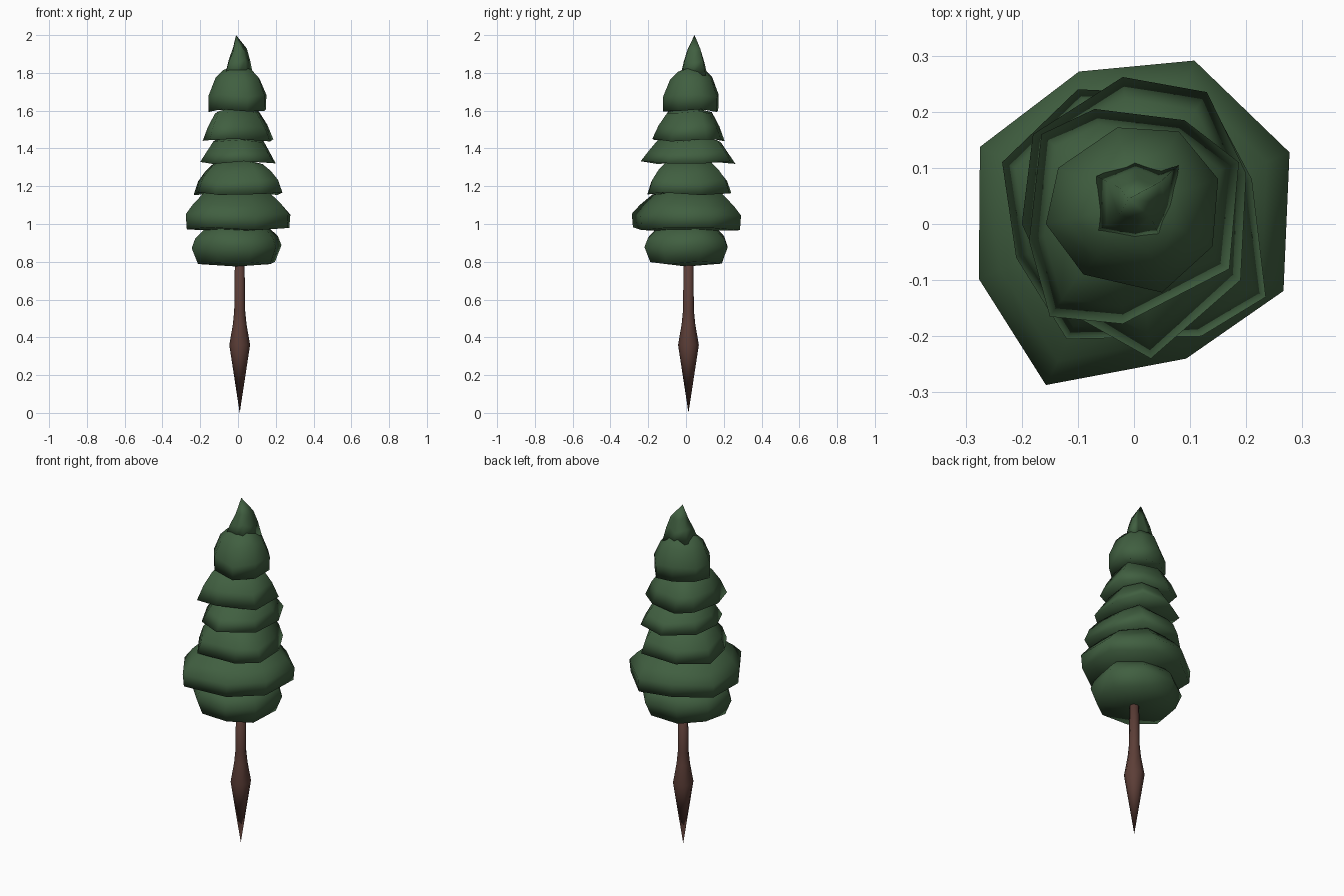
import bpy
import bmesh
import math
from mathutils import Vector

cube = bpy.data.objects.get("Cube")
if cube:
    bpy.data.objects.remove(cube, do_unlink=True)


def make_material(name, colour):
    mat = bpy.data.materials.new(name)
    mat.use_nodes = True
    mat.diffuse_color = colour
    bsdf = mat.node_tree.nodes["Principled BSDF"]
    bsdf.inputs["Base Color"].default_value = colour
    bsdf.inputs["Roughness"].default_value = 0.9
    return mat


green = make_material("pine_green", (0.052, 0.115, 0.052, 1))
brown = make_material("bark_brown", (0.107, 0.048, 0.038, 1))


def loft(name, rings, material, bottom=None, top=None):
    """Skin stacked rings; close each end with a fan to a centre point."""
    bm = bmesh.new()
    loops = [[bm.verts.new(p) for p in ring] for ring in rings]
    count = len(loops[0])
    for low, high in zip(loops, loops[1:]):
        for i in range(count):
            j = (i + 1) % count
            bm.faces.new((low[i], low[j], high[j], high[i]))
    for loop, point in ((loops[0], bottom), (loops[-1], top)):
        if point:
            centre = bm.verts.new(point)
            for i in range(count):
                bm.faces.new((loop[i], loop[(i + 1) % count], centre))
    bmesh.ops.recalc_face_normals(bm, faces=bm.faces)
    for face in bm.faces:
        face.smooth = True
    mesh = bpy.data.meshes.new(name)
    bm.to_mesh(mesh)
    bm.free()
    mesh.materials.append(material)
    obj = bpy.data.objects.new(name, mesh)
    bpy.context.collection.objects.link(obj)
    return obj


def tier(name, outline, profile, under, top, wobble=0.008):
    """Bough layer: an irregular outline scaled along a (scale, z) profile."""
    cx = sum(p[0] for p in outline) / len(outline)
    cy = sum(p[1] for p in outline) / len(outline)
    rings = []
    for scale, z in profile:
        rings.append([Vector((cx + (x - cx) * scale, cy + (y - cy) * scale,
                              z + wobble * math.sin(i * 2.4 + z * 9)))
                      for i, (x, y) in enumerate(outline)])
    loft(name, rings, green, (cx, cy, under), top or (cx, cy, profile[-1][1] + 0.03))


# Trunk: pointed root, bulge, slim stem
trunk_profile = [(0.055, 0.36), (0.036, 0.47), (0.029, 0.54), (0.025, 0.85)]
trunk_rings = [[(0.009 + r * math.cos(a * math.tau / 8),
                 0.013 + r * math.sin(a * math.tau / 8), z) for a in range(8)]
               for r, z in trunk_profile]
loft("trunk", trunk_rings, brown, (0.009, 0.013, 0), (0.009, 0.013, 0.85))

# Boughs, lowest to highest
tier("bough_1",
     [(0.23, 0.08), (0.11, 0.22), (-0.09, 0.22), (-0.23, 0.12),
      (-0.245, -0.07), (-0.12, -0.21), (0.07, -0.22), (0.2, -0.12)],
     [(0.86, 0.795), (1, 0.88), (0.92, 0.93), (0.7, 0.98)], 0.775, None)
tier("bough_2",
     [(0.283, 0.13), (0.11, 0.297), (-0.1, 0.277), (-0.28, 0.14),
      (-0.282, -0.1), (-0.16, -0.293), (0.095, -0.245), (0.272, -0.122)],
     [(0.96, 0.975), (0.98, 1.05), (0.84, 1.1), (0.62, 1.16)], 0.96, None)
tier("bough_3",
     [(0.21, 0.08), (0.13, 0.23), (-0.1, 0.24), (-0.235, 0.11),
      (-0.21, -0.06), (-0.12, -0.205), (0.12, -0.2), (0.235, -0.13)],
     [(1, 1.16), (0.9, 1.23), (0.74, 1.28), (0.55, 1.32)], 1.2, None)
tier("bough_4",
     [(0.2, 0.09), (0.13, 0.235), (-0.02, 0.262), (-0.18, 0.16),
      (-0.2, 0), (-0.13, -0.15), (0.03, -0.24), (0.19, -0.1)],
     [(1, 1.325), (0.84, 1.38), (0.66, 1.44)], 1.35, None)
tier("bough_5",
     [(0.187, 0.11), (0.09, 0.185), (-0.07, 0.205), (-0.165, 0.16),
      (-0.187, -0.03), (-0.15, -0.165), (-0.02, -0.178), (0.17, -0.08)],
     [(1, 1.445), (0.84, 1.52), (0.62, 1.59)], 1.47, None)
tier("bough_6",
     [(0.15, 0.08), (0.08, 0.165), (-0.03, 0.172), (-0.135, 0.1),
      (-0.157, 0), (-0.09, -0.09), (0.05, -0.122), (0.14, -0.04)],
     [(0.99, 1.6), (1, 1.68), (0.76, 1.77), (0.5, 1.81)], 1.63, None)

# Pointed crown
tier("crown",
     [(0.07, 0.03), (0.08, 0.105), (0.05, 0.095), (0, 0.115),
      (-0.067, 0.085), (-0.068, -0.015), (0, -0.03), (0.045, -0.02)],
     [(1, 1.79), (0.77, 1.86), (0.5, 1.92)], 1.8, (-0.01, 0.045, 2), 0.012)
